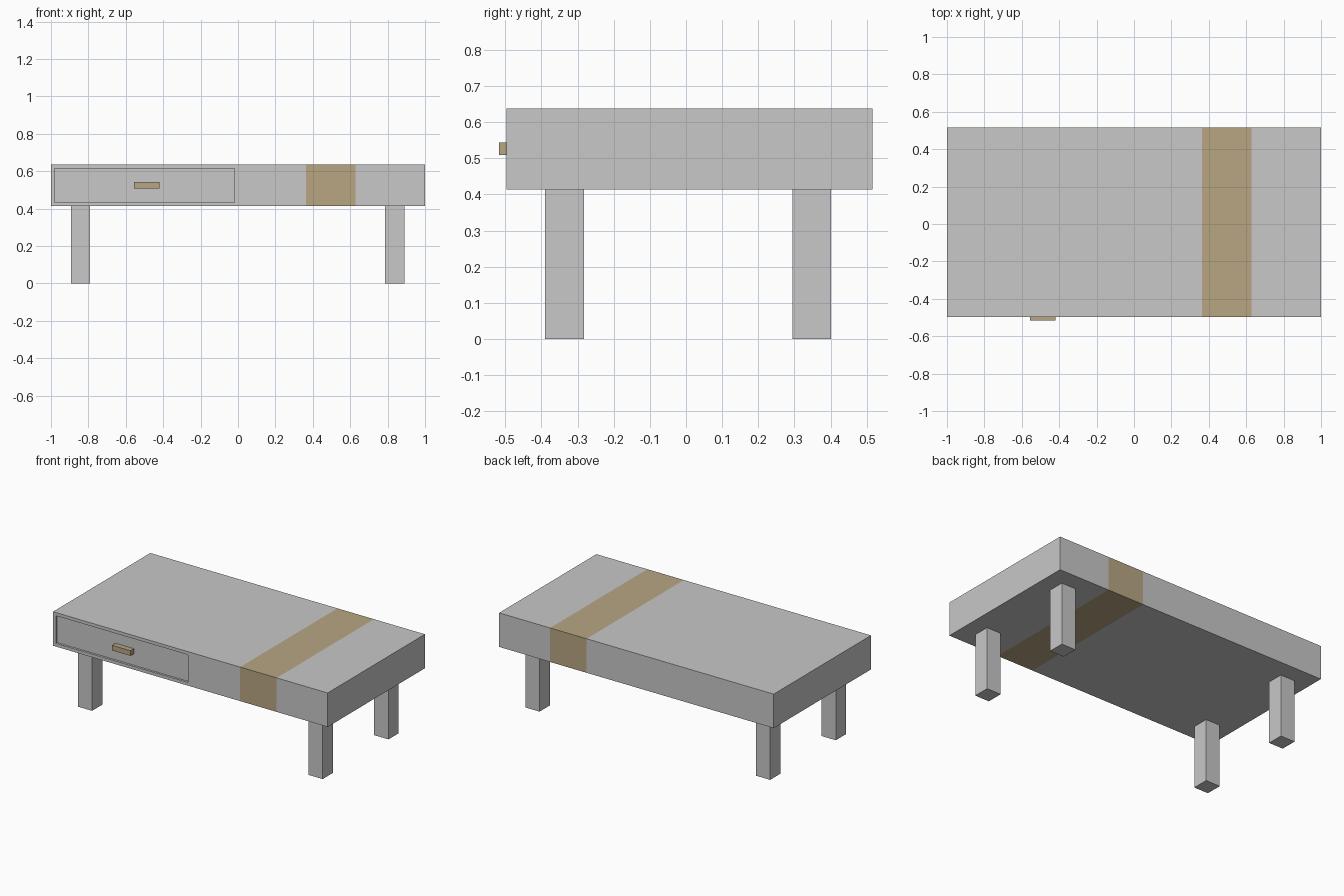
import bpy, bmesh
from mathutils import Vector

if "Cube" in bpy.data.objects:
    bpy.data.objects.remove(bpy.data.objects["Cube"])


def material(name, rgb):
    m = bpy.data.materials.new(name)
    m.diffuse_color = (*rgb, 1)
    m.use_nodes = True
    m.node_tree.nodes["Principled BSDF"].inputs["Base Color"].default_value = m.diffuse_color
    return m


GREY = material("light grey", (0.58, 0.58, 0.58))
TAN = material("tan", (0.48, 0.38, 0.225))


def box_bmesh(lo, hi):
    bm = bmesh.new()
    bmesh.ops.create_cube(bm, size=1)
    lo, hi = Vector(lo), Vector(hi)
    for v in bm.verts:
        v.co = (lo + hi) / 2 + v.co * (hi - lo)
    return bm


def finish(name, bm, mats):
    me = bpy.data.meshes.new(name)
    bm.to_mesh(me)
    bm.free()
    for m in mats:
        me.materials.append(m)
    bpy.context.collection.objects.link(bpy.data.objects.new(name, me))


# Table body, cut at the stripe edges and the drawer outline
FRONT, BACK, BOTTOM, TOP = -0.496, 0.516, 0.413, 0.637
STRIPE = (0.363, 0.629)
DRAWER_X, DRAWER_Z = (-0.98, -0.018), (0.434, 0.616)
body = box_bmesh((-1, FRONT, BOTTOM), (1, BACK, TOP))
cuts = [((x, 0, 0), (1, 0, 0)) for x in STRIPE + DRAWER_X]
cuts += [((0, 0, z), (0, 0, 1)) for z in DRAWER_Z]
for co, no in cuts:
    geom = body.verts[:] + body.edges[:] + body.faces[:]
    bmesh.ops.bisect_plane(body, geom=geom, plane_co=co, plane_no=no)

# Tan band wrapping all the way round
body.normal_update()
for f in body.faces:
    if STRIPE[0] < f.calc_center_median().x < STRIPE[1]:
        f.material_index = 1

# Recessed drawer front
RECESS = 0.014
panel = [f for f in body.faces if f.normal.y < -0.9
         and DRAWER_X[0] < f.calc_center_median().x < DRAWER_X[1]
         and DRAWER_Z[0] < f.calc_center_median().z < DRAWER_Z[1]]
pushed = bmesh.ops.extrude_discrete_faces(body, faces=panel)["faces"]
for v in {v for f in pushed for v in f.verts}:
    v.co.y += RECESS
bmesh.ops.recalc_face_normals(body, faces=body.faces[:])
finish("table_body", body, [GREY, TAN])

# Drawer handle
finish("drawer_handle",
       box_bmesh((-0.556, -0.517, 0.509), (-0.421, FRONT + RECESS, 0.543)), [TAN])

# Four legs
for side, x0, x1 in (("left", -0.894, -0.79), ("right", 0.786, 0.89)):
    for end, y0, y1 in (("front", -0.39, -0.282), ("back", 0.294, 0.401)):
        finish(f"{end}_{side}_leg", box_bmesh((x0, y0, 0), (x1, y1, BOTTOM)), [GREY])
